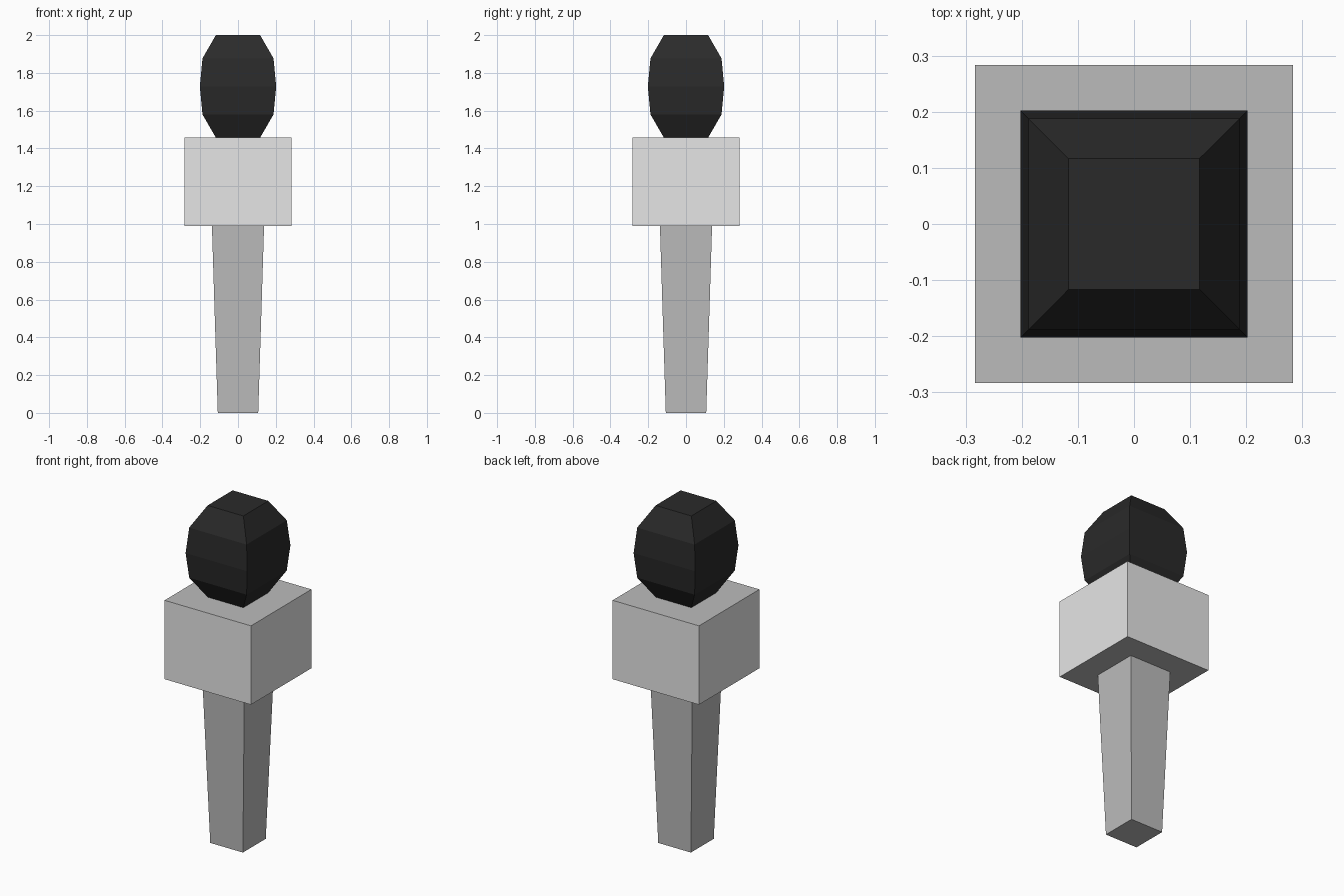
import bpy

if "Cube" in bpy.data.objects:
    bpy.data.objects.remove(bpy.data.objects["Cube"])


def make_material(name, rgb):
    mat = bpy.data.materials.new(name)
    mat.diffuse_color = (*rgb, 1.0)
    mat.use_nodes = True
    mat.node_tree.nodes["Principled BSDF"].inputs["Base Color"].default_value = mat.diffuse_color
    return mat


light_grey = make_material("light grey", (0.79, 0.79, 0.79))
mid_grey = make_material("mid grey", (0.5, 0.5, 0.5))
black = make_material("foam black", (0.023, 0.023, 0.023))


def square_loft(name, profile, materials):
    """Stack square rings (half width, height), skin them and cap both ends."""
    verts = [(sx * w, sy * w, z) for w, z in profile
             for sx, sy in ((-1, -1), (1, -1), (1, 1), (-1, 1))]
    faces = [(4 * r + i, 4 * r + (i + 1) % 4,
              4 * r + 4 + (i + 1) % 4, 4 * r + 4 + i)
             for r in range(len(profile) - 1) for i in range(4)]
    last = 4 * (len(profile) - 1)
    faces += [(3, 2, 1, 0), tuple(range(last, last + 4))]
    mesh = bpy.data.meshes.new(name)
    mesh.from_pydata(verts, [], faces)
    for mat in materials:
        mesh.materials.append(mat)
    mesh.update()
    obj = bpy.data.objects.new(name, mesh)
    bpy.context.collection.objects.link(obj)
    return obj


# Tapered handle
square_loft("handle", [(0.107, 0.0), (0.138, 0.99)], [mid_grey])

# Collar block: light sides, mid grey top and bottom
collar = square_loft("collar_block", [(0.283, 0.99), (0.283, 1.457)],
                     [light_grey, mid_grey])
for face in collar.data.polygons:
    face.material_index = 1 if abs(face.normal.z) > 0.5 else 0

# Faceted foam head
square_loft("foam_head", [(0.117, 1.457), (0.188, 1.58), (0.202, 1.728),
                          (0.188, 1.877), (0.117, 2.0)], [black])
